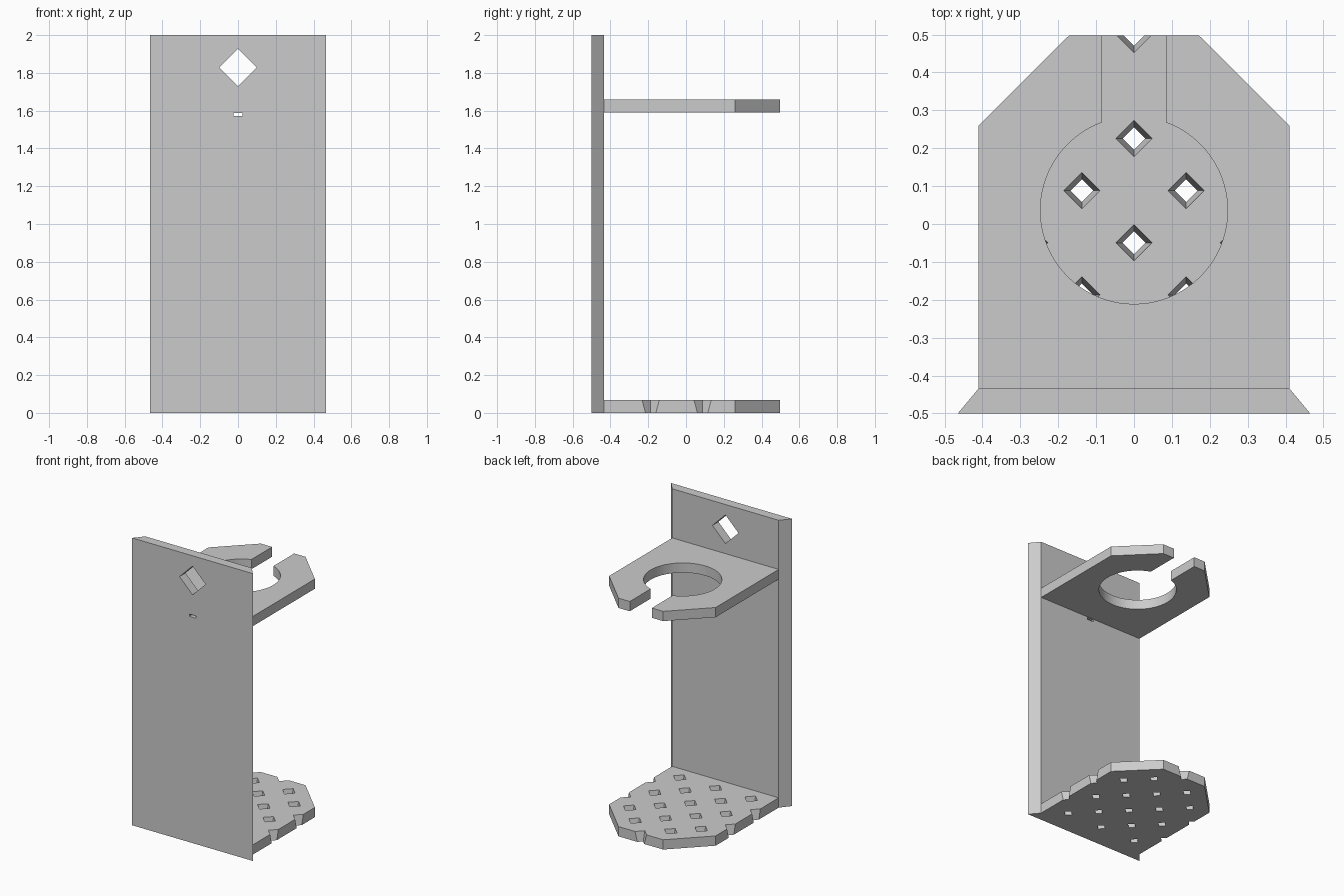
import bpy, bmesh, math
from mathutils import Matrix, Vector

cube = bpy.data.objects.get("Cube")
if cube:
    bpy.data.objects.remove(cube, do_unlink=True)

grey = bpy.data.materials.new("plain_grey")
grey.use_nodes = True
grey.diffuse_color = (0.6, 0.6, 0.6, 1)
grey.node_tree.nodes["Principled BSDF"].inputs["Base Color"].default_value = grey.diffuse_color


def make_object(name, bm):
    bmesh.ops.recalc_face_normals(bm, faces=bm.faces)
    mesh = bpy.data.meshes.new(name)
    bm.to_mesh(mesh)
    bm.free()
    mesh.materials.append(grey)
    obj = bpy.data.objects.new(name, mesh)
    bpy.context.collection.objects.link(obj)
    return obj


def add_prism(bm, outline, low, high):
    """Extrude an x/y outline from z = low to z = high."""
    face = bm.faces.new([bm.verts.new((x, y, low)) for x, y in outline])
    grown = bmesh.ops.extrude_face_region(bm, geom=[face])
    verts = [v for v in grown["geom"] if isinstance(v, bmesh.types.BMVert)]
    bmesh.ops.translate(bm, verts=verts, vec=(0, 0, high - low))


def prism(name, outline, low, high):
    bm = bmesh.new()
    add_prism(bm, outline, low, high)
    return make_object(name, bm)


def cut(target, cutter):
    """Subtract the cutter from the target, then discard it."""
    cutter.hide_render = True
    mod = target.modifiers.new("cut", 'BOOLEAN')
    mod.operation = 'DIFFERENCE'
    mod.solver = 'EXACT'
    mod.object = cutter
    bpy.context.view_layer.objects.active = target
    bpy.ops.object.modifier_apply(modifier=mod.name)
    bpy.data.objects.remove(cutter, do_unlink=True)


def mirrored(points):
    return points + [(-x, y) for x, y in reversed(points)]


FRONT, JOIN, BACK = -0.5, -0.434, 0.497
SHELF = 0.068
HALF = 0.41

# Wall plate with bevelled sides, a hanging hole and a small tie slot
plate = prism("wall_plate", mirrored([(0.465, FRONT), (HALF, JOIN)]), 0, 2)

bm = bmesh.new()
bmesh.ops.create_cone(bm, cap_ends=True, segments=4, radius1=0.1, radius2=0.1, depth=0.3,
                      matrix=Matrix.Translation((0, JOIN, 1.828)) @ Matrix.Rotation(math.pi / 2, 4, 'X'))
cut(plate, make_object("hanging_hole_cutter", bm))

slot = [(0.025, FRONT - 0.1), (0.025, JOIN + 0.1)]
cut(plate, prism("tie_slot_cutter", mirrored(slot), 1.572, 1.588))

# Shelf outline shared by the holder and the tray
shelf = mirrored([(HALF, JOIN), (HALF, 0.26), (0.172, BACK)])

# Upper holder with a round opening and a slot to the back: one keyhole cut
holder = prism("upper_holder", shelf, 1.59, 1.658)
radius, centre_y, gap = 0.247, 0.036, 0.085
start = math.asin(gap / radius)
steps = 72
keyhole = [(gap, 0.6)]
for i in range(steps + 1):
    a = start + (2 * math.pi - 2 * start) * i / steps
    keyhole.append((radius * math.sin(a), centre_y + radius * math.cos(a)))
keyhole.append((-gap, 0.6))
cut(holder, prism("keyhole_cutter", keyhole, 1.5, 1.75))

# Lower tray with staggered, tapered diamond drain holes
tray = prism("lower_tray", shelf, 0, SHELF)
PITCH = 0.1375
TOP_R, BOTTOM_R, EXTRA = 0.048, 0.03, 0.01
slope = (TOP_R - BOTTOM_R) / SHELF
bm = bmesh.new()
for i in range(-3, 4):
    for j in range(-3, 4):
        if (i + j) % 2 == 0:
            continue
        spot = Vector((i * PITCH, 0.088 + j * PITCH, SHELF / 2))
        if spot.y < JOIN + TOP_R or abs(spot.x) + spot.y > 0.67:
            continue
        bmesh.ops.create_cone(bm, cap_ends=True, segments=4,
                              radius1=BOTTOM_R - slope * EXTRA, radius2=TOP_R + slope * EXTRA,
                              depth=SHELF + 2 * EXTRA, matrix=Matrix.Translation(spot))
cut(tray, make_object("drain_hole_cutter", bm))

# Smooth the round opening only
bpy.ops.object.select_all(action='DESELECT')
holder.select_set(True)
bpy.context.view_layer.objects.active = holder
bpy.ops.object.shade_smooth_by_angle(angle=math.radians(30))
